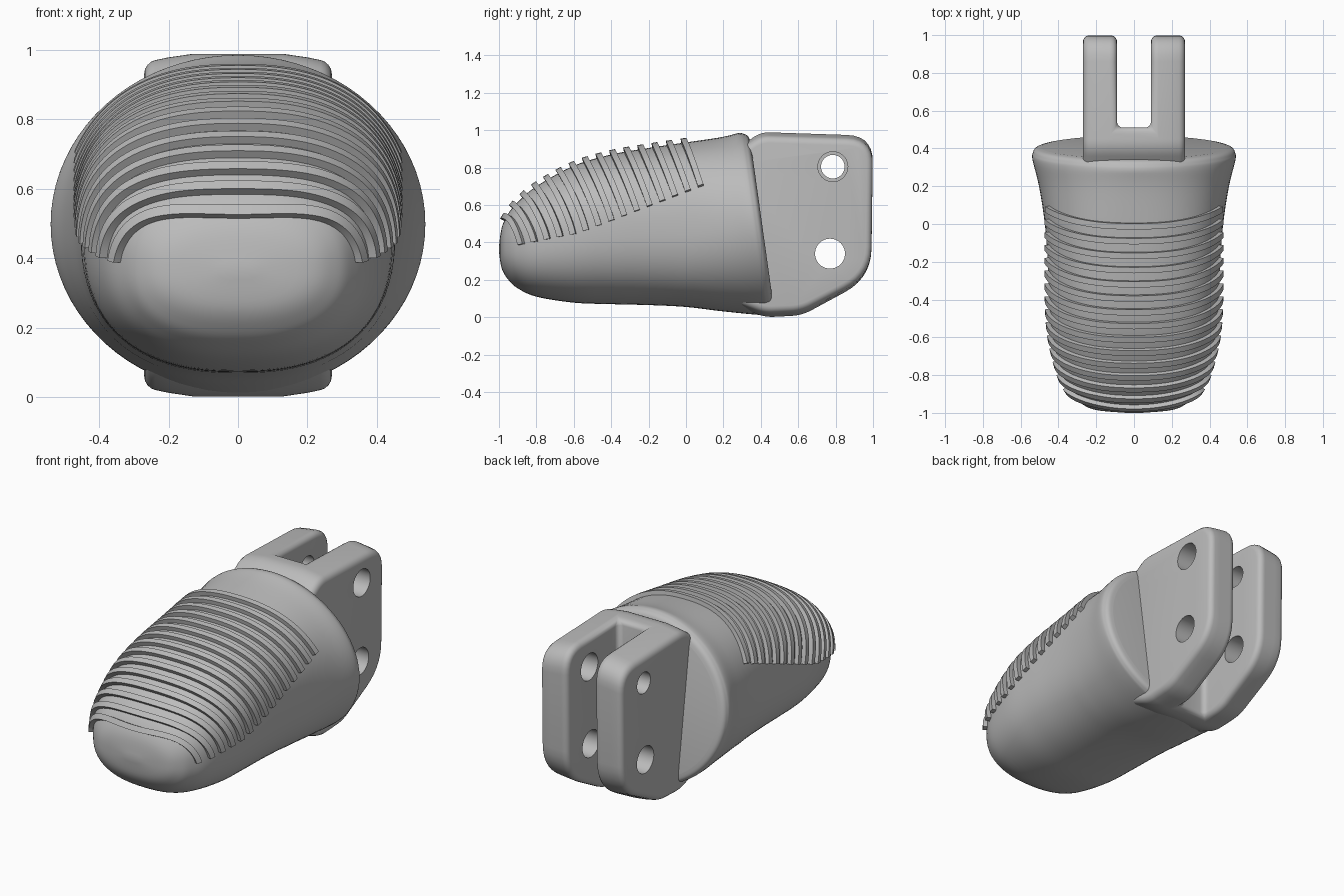
import bpy, bmesh, math
from mathutils import Vector, Matrix

if "Cube" in bpy.data.objects:
    bpy.data.objects.remove(bpy.data.objects["Cube"])

grey = bpy.data.materials.new("plain grey")
grey.use_nodes = True
grey.diffuse_color = (0.5, 0.5, 0.5, 1)
grey.node_tree.nodes["Principled BSDF"].inputs["Base Color"].default_value = (0.5, 0.5, 0.5, 1)


def make(name, bm, angle=None):
    bmesh.ops.recalc_face_normals(bm, faces=bm.faces)
    mesh = bpy.data.meshes.new(name)
    bm.to_mesh(mesh)
    bm.free()
    mesh.materials.append(grey)
    ob = bpy.data.objects.new(name, mesh)
    bpy.context.collection.objects.link(ob)
    if angle:
        smooth(ob, angle)
    return ob


def activate(ob):
    bpy.ops.object.select_all(action="DESELECT")
    ob.select_set(True)
    bpy.context.view_layer.objects.active = ob


def smooth(ob, angle):
    activate(ob)
    bpy.ops.object.shade_smooth_by_angle(angle=math.radians(angle))


def loft(bm, rings, caps=True):
    loops = [[bm.verts.new(p) for p in ring] for ring in rings]
    n = len(loops[0])
    for a, b in zip(loops, loops[1:]):
        for i in range(n):
            j = (i + 1) % n
            bm.faces.new((a[i], a[j], b[j], b[i]))
    if caps:
        bm.faces.new(loops[0])
        bm.faces.new(loops[-1])


# Body stations: y, half width, bottom, top
STATIONS = [
    (-1.0, 0.04, 0.35, 0.38), (-0.985, 0.2, 0.26, 0.48), (-0.95, 0.28, 0.2, 0.555),
    (-0.9, 0.33, 0.155, 0.615), (-0.8, 0.385, 0.11, 0.7), (-0.6, 0.435, 0.078, 0.81),
    (-0.4, 0.45, 0.07, 0.87), (-0.2, 0.457, 0.065, 0.905), (0.0, 0.472, 0.055, 0.935),
    (0.2, 0.503, 0.03, 0.963), (0.34, 0.537, 0.012, 0.984), (0.38, 0.535, 0.015, 0.98),
    (0.4, 0.52, 0.03, 0.965), (0.408, 0.49, 0.06, 0.935),
]


def station(u):
    """Smooth interpolation through the body stations."""
    last = len(STATIONS) - 1
    i = min(int(u), last - 1)
    t = u - i
    a, b, c, d = (STATIONS[min(max(k, 0), last)] for k in range(i - 1, i + 3))
    return [q + t * (r - p) / 2 + t * t * (2 * p - 5 * q + 4 * r - s) / 2
            + t ** 3 * (3 * q - p - 3 * r + s) / 2 for p, q, r, s in zip(a, b, c, d)]


def station_at(y):
    lo, hi = 0, len(STATIONS) - 1
    for _ in range(30):
        mid = (lo + hi) / 2
        if station(mid)[0] < y:
            lo = mid
        else:
            hi = mid
    return station(lo)


def power(y):
    return 2.4 - 0.4 * min(max(y / 0.35, 0), 1)


def section_point(st, th):
    y, w, bottom, top = st
    e = 2 / power(y)
    s, c = math.sin(th), math.cos(th)
    x = w * math.copysign(abs(s) ** e, s)
    z = (top + bottom) / 2 + (top - bottom) / 2 * math.copysign(abs(c) ** e, c)
    lean = min(max((y - 0.1) / 0.25, 0), 1)
    return Vector((x, y - 0.14 * lean * lean * (z - 0.49), z))


# Rounded body with a leaning back face
bm = bmesh.new()
steps = 5
loft(bm, [[section_point(station(k / steps), math.tau * i / 80) for i in range(80)]
          for k in range((len(STATIONS) - 1) * steps + 1)])
make("body", bm, 50)


# Raised grip ridges wrapped over the top of the body
def ridge(name, y_top, y_end):
    z_end = max(0.385 + 0.13 * (y_end + 0.87), 0.44 + 0.38 * (y_end + 0.6))
    y, w, bottom, top = station_at(y_end)
    level = max((z_end - (top + bottom) / 2) / ((top - bottom) / 2), 0.0)
    end = math.acos(level ** (power(y) / 2))

    def path(th):
        f = (1 - math.cos(th)) / (1 - math.cos(end))
        return y_top + (y_end - y_top) * f

    rings, n, h = [], 48, 0.004
    for i in range(n + 1):
        th = end * (2 * i / n - 1)
        yc = path(th)
        p = section_point(station_at(yc), th)
        along = (section_point(station_at(path(th + h)), th + h)
                 - section_point(station_at(path(th - h)), th - h)).normalized()
        slope = section_point(station_at(yc + h), th) - section_point(station_at(yc - h), th)
        out = slope.cross(along).normalized()
        if out.dot(p - Vector((0, p.y + 0.05, 0.4))) < 0:
            out.negate()
        side = out.cross(along).normalized() * 0.016
        rings.append([p - side - out * 0.02, p + side - out * 0.02,
                      p + side + out * 0.024, p - side + out * 0.024])
    bm = bmesh.new()
    loft(bm, rings)
    make(name, bm, 40)


COUNT = 15
for k in range(COUNT):
    s = k / (COUNT - 1)
    ridge(f"grip_ridge_{k + 1}", -0.965 + 0.955 * s ** 1.15, -0.875 + 0.955 * s)


# Fork profile corners: y, z, rounding
CORNERS = [
    (0.2, 0.15, 0), (0.2, 0.85, 0), (0.4, 0.99, 0.05), (1.0, 0.97, 0.14),
    (0.99, 0.21, 0.16), (0.62, 0.01, 0.06), (0.42, 0.0, 0.05), (0.3, 0.05, 0),
]


def rounded(corners):
    pts = []
    for i, (y, z, r) in enumerate(corners):
        c = Vector((y, z))
        if not r:
            pts.append(c)
            continue
        a = c + (Vector(corners[i - 1][:2]) - c).normalized() * r
        b = c + (Vector(corners[(i + 1) % len(corners)][:2]) - c).normalized() * r
        for k in range(8):
            t = k / 7
            pts.append(a * (1 - t) ** 2 + c * 2 * t * (1 - t) + b * t * t)
    return pts


profile = rounded(CORNERS)
bm = bmesh.new()
loft(bm, [[(x, p.x, 0.5 + (p.y - 0.5) * (1 - 0.9 * max(x * x - 0.017, 0))) for p in profile]
          for x in (-0.27, -0.2, -0.13, 0.13, 0.2, 0.27)])
fork = make("hinge_fork", bm)


def cut(target, cutter):
    cutter.hide_render = True
    activate(target)
    mod = target.modifiers.new("cut", "BOOLEAN")
    mod.operation = "DIFFERENCE"
    mod.solver = "EXACT"
    mod.object = cutter
    bpy.ops.object.modifier_apply(modifier=mod.name)
    bpy.data.objects.remove(cutter)


# Slot between the two fork plates
bm = bmesh.new()
bmesh.ops.create_cube(bm, size=1, matrix=Matrix.Translation((0, 1.01, 0.5)) @ Matrix.Diagonal((0.18, 1, 2, 1)))
cut(fork, make("slot_cutter", bm))

# Soft plate edges
activate(fork)
bevel = fork.modifiers.new("soft_edges", "BEVEL")
bevel.width = 0.032
bevel.segments = 4
bevel.limit_method = "ANGLE"
bevel.angle_limit = math.radians(40)
bevel.use_clamp_overlap = False
bpy.ops.object.modifier_apply(modifier=bevel.name)

# Pin holes, the upper one narrower on the right plate
for x, y, z, r in ((0.2, 0.785, 0.805, 0.08), (-0.2, 0.785, 0.805, 0.063),
                   (0.2, 0.77, 0.34, 0.08), (-0.2, 0.77, 0.34, 0.08)):
    bm = bmesh.new()
    bmesh.ops.create_cone(bm, cap_ends=True, segments=40, radius1=r, radius2=r, depth=0.36,
                          matrix=Matrix.Translation((x, y, z)) @ Matrix.Rotation(math.pi / 2, 4, "Y"))
    cut(fork, make("hole_cutter", bm))
smooth(fork, 35)
